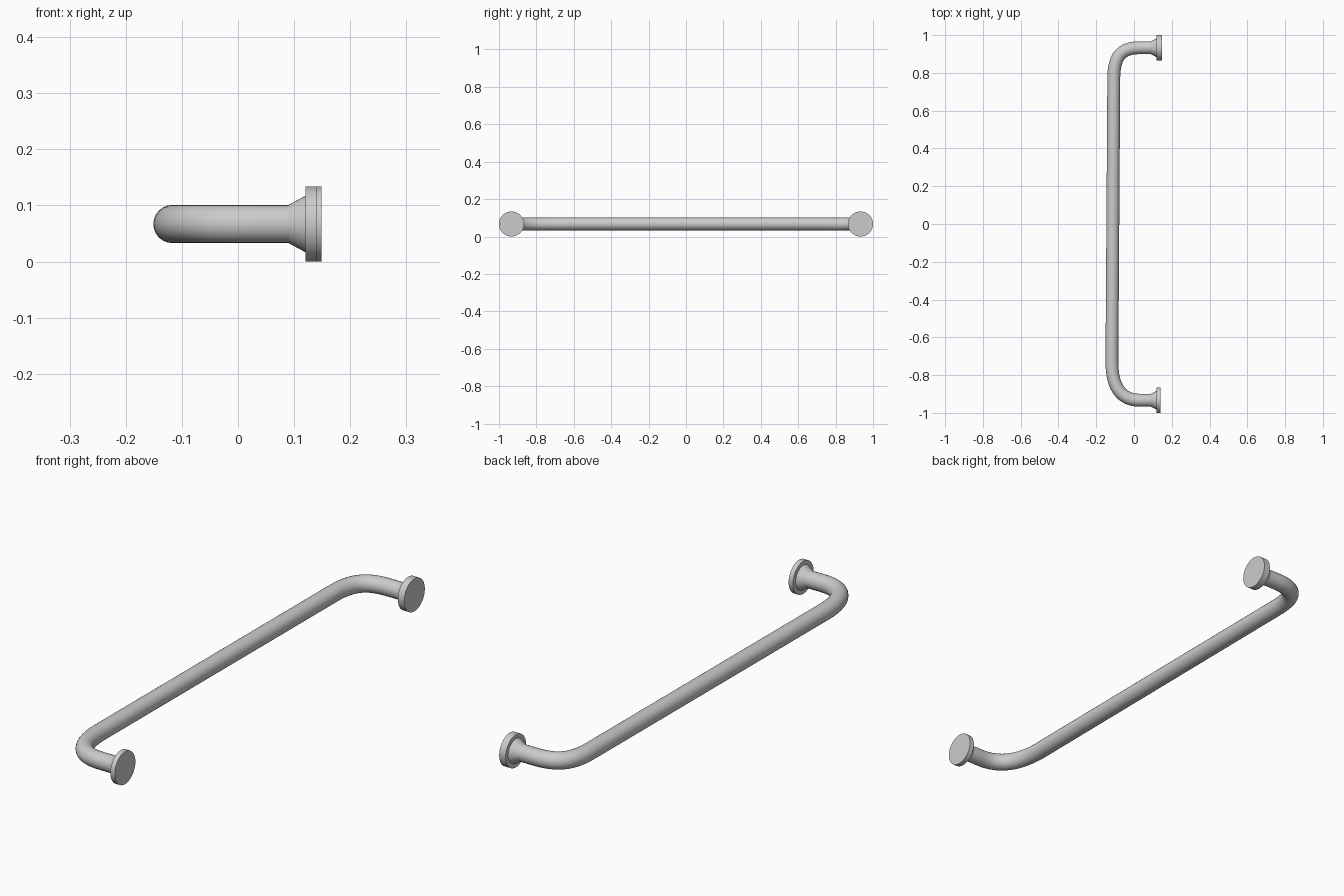
import bpy, bmesh, math
from mathutils import Vector, Matrix

if "Cube" in bpy.data.objects:
    bpy.data.objects.remove(bpy.data.objects["Cube"])

Z = 0.067      # height of the rail axis
LEG_Y = 0.933  # distance of each leg from the middle


def shade(obj):
    bpy.ops.object.select_all(action='DESELECT')
    obj.select_set(True)
    bpy.context.view_layer.objects.active = obj
    bpy.ops.object.shade_smooth_by_angle(angle=math.radians(30))


def lathe_x(name, profile, y, segments=48):
    """Revolve (x, radius) points around an axis along x."""
    bm = bmesh.new()
    verts = [bm.verts.new((x, 0, r)) for x, r in profile]
    edges = [bm.edges.new(p) for p in zip(verts, verts[1:])]
    bmesh.ops.spin(bm, geom=verts + edges, cent=(0, 0, 0), axis=(1, 0, 0),
                   angle=math.tau, steps=segments)
    bmesh.ops.remove_doubles(bm, verts=bm.verts, dist=1e-5)
    bmesh.ops.recalc_face_normals(bm, faces=bm.faces)
    bmesh.ops.translate(bm, verts=bm.verts, vec=(0, y, Z))
    mesh = bpy.data.meshes.new(name)
    bm.to_mesh(mesh)
    bm.free()
    obj = bpy.data.objects.new(name, mesh)
    bpy.context.collection.objects.link(obj)
    shade(obj)


# Bent tube: bezier points as (x, y), left handle, right handle
path = [
    ((0.125, -LEG_Y), (0.13, -LEG_Y), (0.09, -LEG_Y)),
    ((0.03, -LEG_Y), (0.06, -LEG_Y), (-0.07, -LEG_Y)),
    ((-0.117, -0.73), (-0.117, -0.86), (-0.1165, -0.68)),
    ((-0.107, 0.77), (-0.1073, 0.72), (-0.107, 0.885)),
    ((0.03, LEG_Y), (-0.07, LEG_Y), (0.06, LEG_Y)),
    ((0.125, LEG_Y), (0.09, LEG_Y), (0.13, LEG_Y)),
]
curve = bpy.data.curves.new("rail_tube", 'CURVE')
curve.dimensions = '3D'
curve.bevel_depth = 0.034
curve.bevel_resolution = 10
curve.resolution_u = 16
spline = curve.splines.new('BEZIER')
spline.bezier_points.add(len(path) - 1)
for p, (co, left, right) in zip(spline.bezier_points, path):
    p.handle_left_type = p.handle_right_type = 'FREE'
    p.co, p.handle_left, p.handle_right = [(x, y, Z) for x, y in (co, left, right)]
rail = bpy.data.objects.new("rail_tube", curve)
bpy.context.collection.objects.link(rail)
bpy.context.view_layer.objects.active = rail
rail.select_set(True)
bpy.ops.object.convert(target='MESH')
shade(bpy.context.view_layer.objects.active)

# Flared collars and round wall flanges
for side, y, back in (("front", -LEG_Y, 0.14), ("rear", LEG_Y, 0.149)):
    lathe_x(side + "_collar", [(0.09, 0.034), (0.1215, 0.051)], y)
    lathe_x(side + "_wall_flange",
            [(0.12, 0), (0.12, 0.067), (back, 0.067), (back, 0)], y)
